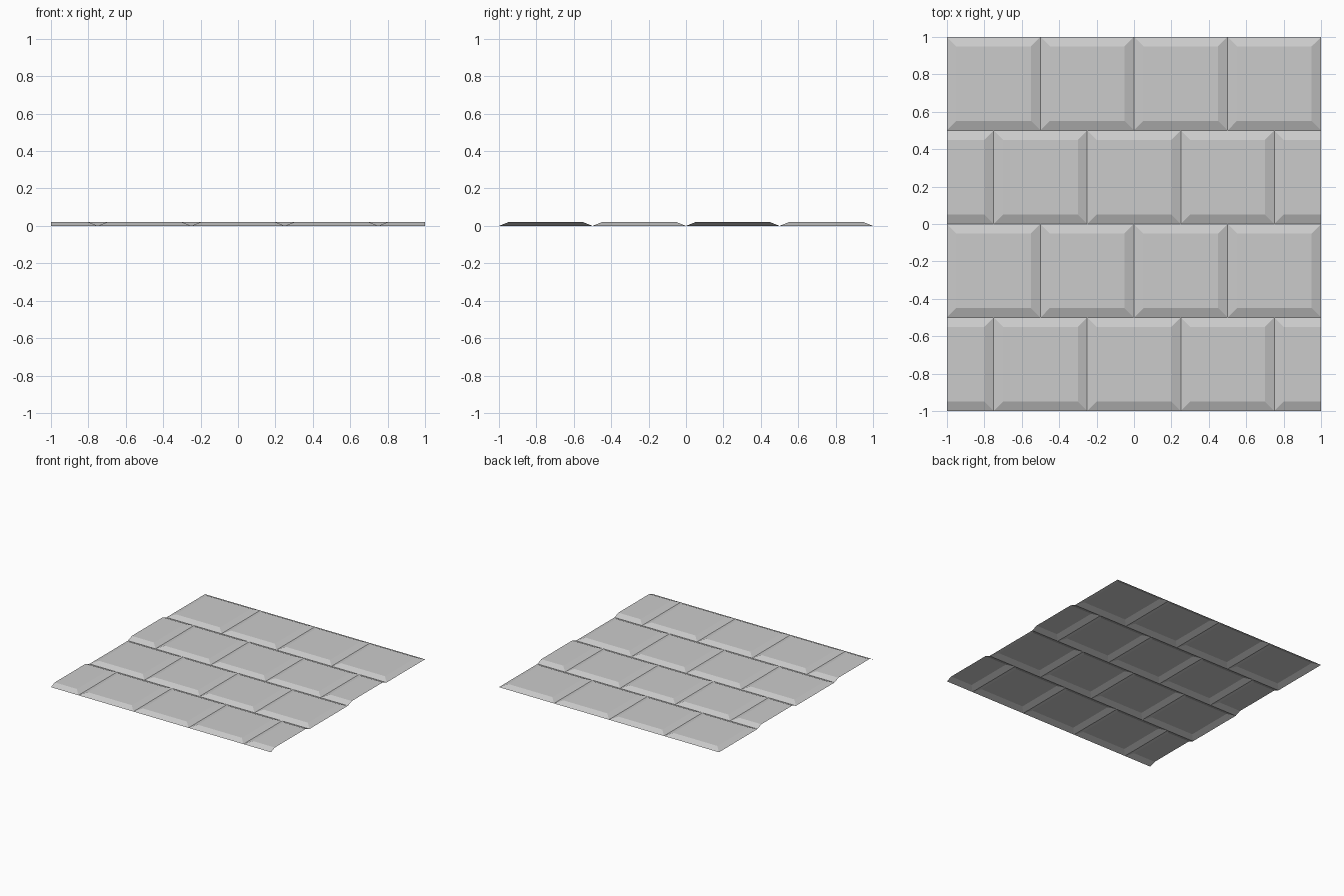
import bpy, bmesh

if "Cube" in bpy.data.objects:
    bpy.data.objects.remove(bpy.data.objects["Cube"])

TILE, BEVEL, HEIGHT = 0.5, 0.05, 0.02


def add_tile(bm, x0, x1, y0, y1):
    """Raised tile open underneath; sides cut by the sheet edge have no bevel."""
    left = BEVEL if x1 - x0 == TILE or x0 > -1 else 0
    right = BEVEL if x1 - x0 == TILE or x1 < 1 else 0
    tx0, tx1, ty0, ty1 = x0 + left, x1 - right, y0 + BEVEL, y1 - BEVEL
    base = [bm.verts.new((x, y, 0)) for x, y in
            ((x0, y0), (x1, y0), (x1, y1), (x0, y1))]
    top = [bm.verts.new((x, y, HEIGHT)) for x, y in
           ((tx0, ty0), (tx1, ty0), (tx1, ty1), (tx0, ty1))]
    bm.faces.new(top)
    for i, present in enumerate((True, right, True, left)):
        if present:
            j = (i + 1) % 4
            bm.faces.new((base[i], base[j], top[j], top[i]))


def add_course(name, y0, cuts):
    """One row of tiles between successive x cuts."""
    bm = bmesh.new()
    for x0, x1 in zip(cuts, cuts[1:]):
        add_tile(bm, x0, x1, y0, y0 + TILE)
    bmesh.ops.remove_doubles(bm, verts=bm.verts, dist=1e-5)
    mesh = bpy.data.meshes.new(name)
    bm.to_mesh(mesh)
    bm.free()
    bpy.context.collection.objects.link(bpy.data.objects.new(name, mesh))


# Four courses in running bond: staggered rows alternate with full-tile rows
full = (-1, -0.5, 0, 0.5, 1)
staggered = (-1, -0.75, -0.25, 0.25, 0.75, 1)
for row in range(4):
    add_course(f"tile_course_{row + 1}", -1 + row * TILE,
               full if row % 2 else staggered)
